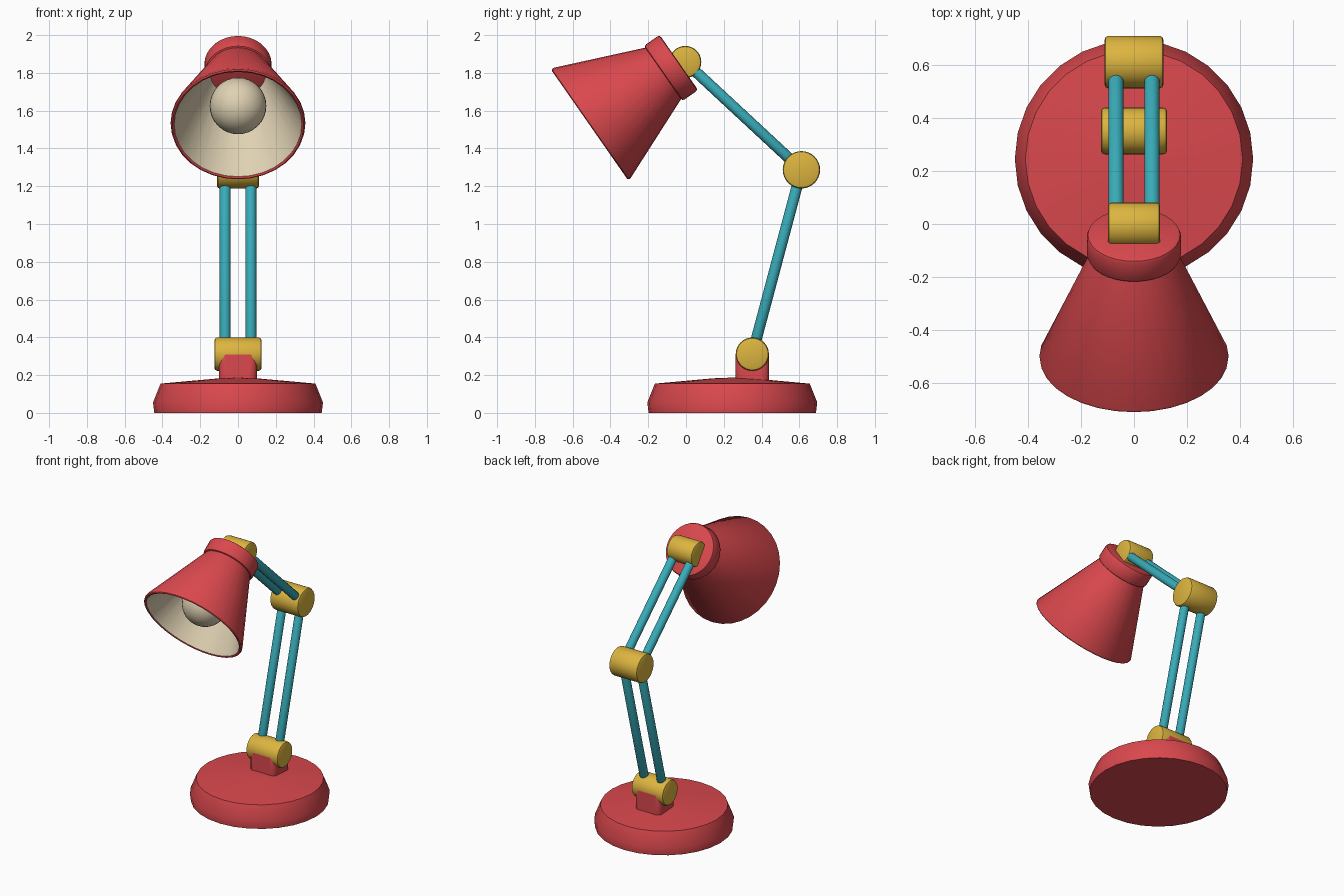
import bpy, bmesh, math
from mathutils import Vector

if "Cube" in bpy.data.objects:
    bpy.data.objects.remove(bpy.data.objects["Cube"])


def material(name, rgb):
    m = bpy.data.materials.new(name)
    m.diffuse_color = (*rgb, 1)
    m.use_nodes = True
    m.node_tree.nodes["Principled BSDF"].inputs["Base Color"].default_value = m.diffuse_color
    return m


RED = material("red_paint", (0.70, 0.065, 0.075))
TEAL = material("teal_metal", (0.04, 0.41, 0.48))
BRASS = material("yellow_brass", (0.72, 0.46, 0.05))
CREAM = material("cream", (0.74, 0.64, 0.45))


def smooth(ob):
    bpy.ops.object.select_all(action='DESELECT')
    ob.select_set(True)
    bpy.context.view_layer.objects.active = ob
    bpy.ops.object.shade_smooth_by_angle(angle=math.radians(35))


def lathe(name, profile, origin, axis, mats, sides=32, inner=None):
    """Spin (radius, height) points about an axis; faces from row `inner` on get mats[1]."""
    bm = bmesh.new()
    rows = []
    for r, h in profile:
        if r < 1e-6:
            rows.append([bm.verts.new((0, 0, h))] * sides)
        else:
            rows.append([bm.verts.new((r * math.cos(2 * math.pi * i / sides),
                                       r * math.sin(2 * math.pi * i / sides), h))
                         for i in range(sides)])
    for k in range(len(rows) - 1):
        a, b = rows[k], rows[k + 1]
        for i in range(sides):
            j = (i + 1) % sides
            f = bm.faces.new(list(dict.fromkeys((a[i], a[j], b[j], b[i]))))
            f.material_index = 1 if inner is not None and k >= inner else 0
    me = bpy.data.meshes.new(name)
    bm.to_mesh(me)
    bm.free()
    ob = bpy.data.objects.new(name, me)
    bpy.context.collection.objects.link(ob)
    for m in mats:
        me.materials.append(m)
    ob.location = origin
    ob.rotation_euler = Vector(axis).to_track_quat('Z', 'Y').to_euler()
    smooth(ob)
    return ob


def drum(name, centre, axis, r, half, bevel, mat, sides=32):
    """Closed cylinder with rounded rims."""
    c = bevel * 0.3
    lathe(name, [(0, -half), (r - bevel, -half), (r - c, -half + c), (r, -half + bevel),
                 (r, half - bevel), (r - c, half - c), (r - bevel, half), (0, half)],
          centre, axis, [mat], sides)


# Weighted base
lathe("base", [(0, 0), (0.443, 0), (0.45, 0.055), (0.41, 0.155), (0.1, 0.183), (0, 0.187)],
      (0, 0.245, 0), (0, 0, 1), [RED], 28)

# Mounting block on the base
bpy.ops.mesh.primitive_cube_add(size=1, location=(0, 0.351, 0.23))
block = bpy.context.object
block.name = "mounting_block"
block.scale = (0.2, 0.177, 0.22)
bpy.ops.object.transform_apply(location=False, rotation=False, scale=True)
block.data.materials.append(RED)
bev = block.modifiers.new("rounding", 'BEVEL')
bev.width, bev.segments = 0.033, 3
smooth(block)

# Joints
foot, elbow, head = Vector((0, 0.351, 0.311)), Vector((0, 0.611, 1.287)), Vector((0, -0.004, 1.858))
for name, p, r, half in (("foot_joint", foot, 0.088, 0.125),
                         ("elbow_joint", elbow, 0.099, 0.111),
                         ("head_joint", head, 0.085, 0.099)):
    drum(name, p, (1, 0, 0), r, half, 0.014, BRASS)

# Paired arm rods
for name, a, b in (("lower_rod", foot, elbow), ("upper_rod", elbow, head)):
    for side, x in (("left", -0.068), ("right", 0.068)):
        d = b - a
        drum(f"{name}_{side}", (a + b) / 2 + Vector((x, 0, 0)), d, 0.029, d.length / 2,
             0.004, TEAL, 16)

# Lamp head: everything sits on one tilted axis starting at the shade opening
rim = Vector((0, -0.507, 1.528))
axis = Vector((0, 0.82, 0.572)).normalized()
lathe("shade", [(0.16, 0.485), (0.357, 0.01), (0.355, 0), (0.348, -0.005), (0.338, 0.0),
                (0.145, 0.475)], rim, axis, [RED, CREAM], 32, inner=4)
drum("shade_cap", rim + axis * 0.521, axis, 0.178, 0.051, 0.014, RED)

# Bulb
bpy.ops.mesh.primitive_uv_sphere_add(segments=32, ring_count=16, radius=0.15,
                                     location=rim + axis * 0.17)
bulb = bpy.context.object
bulb.name = "bulb"
bulb.data.materials.append(CREAM)
smooth(bulb)
